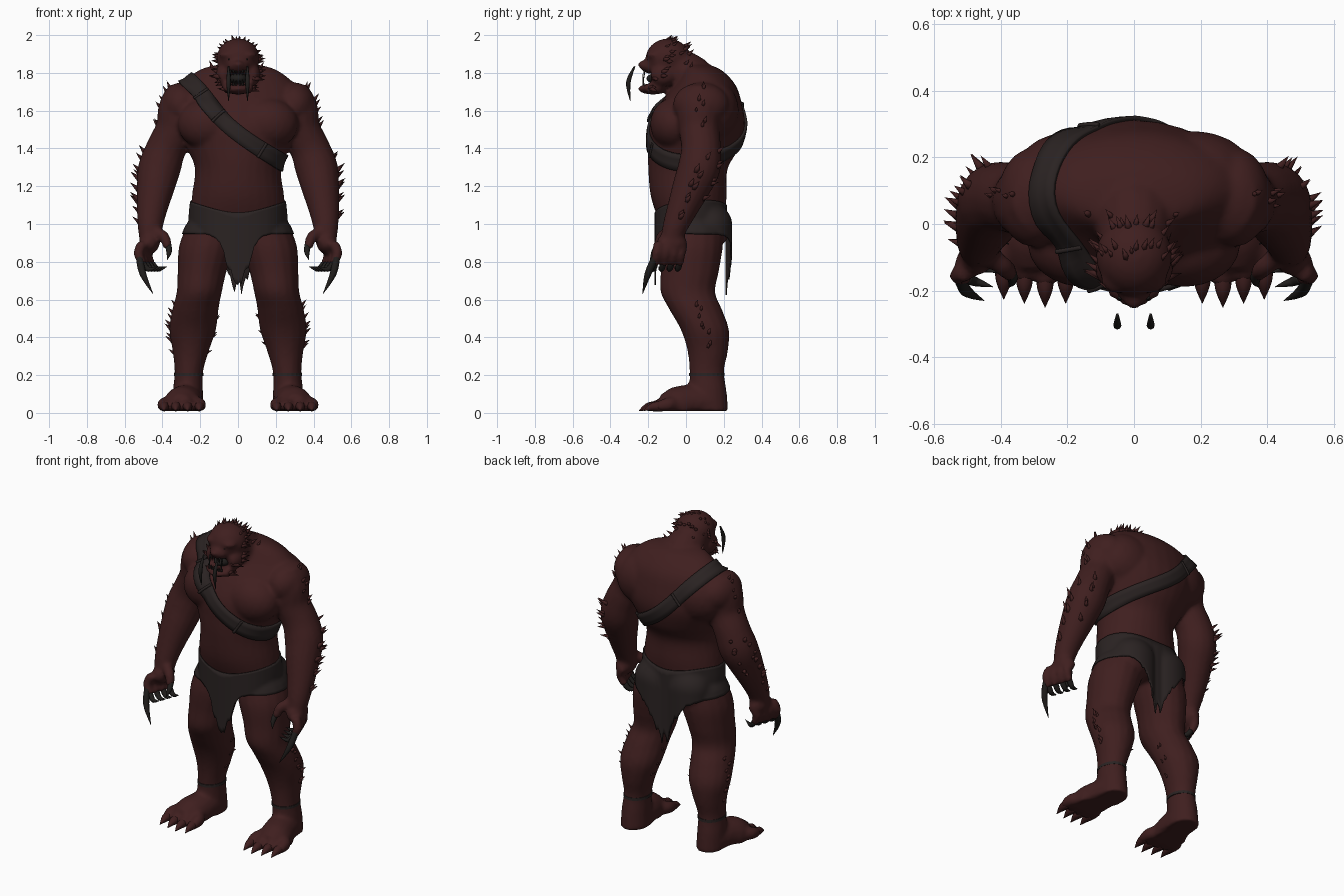
import bpy, bmesh, math, random
from mathutils import Vector, Matrix
from mathutils.bvhtree import BVHTree

random.seed(4)
if "Cube" in bpy.data.objects:
    bpy.data.objects.remove(bpy.data.objects["Cube"], do_unlink=True)


def material(name, colour):
    mat = bpy.data.materials.new(name)
    mat.use_nodes = True
    mat.diffuse_color = (*colour, 1)
    for node in mat.node_tree.nodes:
        if node.type == 'BSDF_PRINCIPLED':
            node.inputs["Base Color"].default_value = (*colour, 1)
            node.inputs["Roughness"].default_value = 0.8
    return mat


SKIN = material("dark red skin", (0.05, 0.0135, 0.0135))
LEATHER = material("dark leather", (0.023, 0.0165, 0.016))
HORN = material("black horn", (0.014, 0.012, 0.011))


def finish(bm, name, mat, smooth=True):
    bmesh.ops.recalc_face_normals(bm, faces=bm.faces[:])
    mesh = bpy.data.meshes.new(name)
    bm.to_mesh(mesh)
    bm.free()
    for poly in mesh.polygons:
        poly.use_smooth = smooth
    mesh.materials.append(mat)
    obj = bpy.data.objects.new(name, mesh)
    bpy.context.scene.collection.objects.link(obj)
    return obj


def spline(points, steps=5):
    # Catmull-Rom through points of any dimension
    pts = [Vector(p) for p in points]
    ext = [pts[0]] + pts + [pts[-1]]
    out = []
    for a, b, c, d in zip(ext, ext[1:], ext[2:], ext[3:]):
        for k in range(steps):
            t = k / steps
            out.append((b * 2 + (c - a) * t + (a * 2 - b * 5 + c * 4 - d) * t * t
                        + (b * 3 - a - c * 3 + d) * t ** 3) * 0.5)
    return out + [pts[-1]]


def loft(bm, points, sides=16, level=False):
    # closed tube through (x, y, z, radius[, second radius])
    path = spline(points)
    centres = [Vector((p[0], p[1], p[2])) for p in path]
    last = len(path) - 1
    rings = []
    for i, p in enumerate(path):
        u, v = Vector((1, 0, 0)), Vector((0, 1, 0))
        if not level:
            along = (centres[min(i + 1, last)] - centres[max(i - 1, 0)]).normalized()
            v = along.cross(u).normalized()
            u = v.cross(along)
        ring = []
        for k in range(sides):
            a = math.tau * k / sides
            ring.append(bm.verts.new(centres[i] + u * math.cos(a) * max(p[3], 0.0008)
                                     + v * math.sin(a) * max(p[len(p) - 1], 0.0008)))
        rings.append(ring)
    for low, high in zip(rings, rings[1:]):
        for k in range(sides):
            n = (k + 1) % sides
            bm.faces.new((low[k], low[n], high[n], high[k]))
    bm.faces.new(rings[0])
    bm.faces.new(rings[-1])


def blob(bm, centre, size):
    bmesh.ops.create_icosphere(bm, subdivisions=3, radius=1,
                               matrix=Matrix.LocRotScale(Vector(centre), None, Vector(size)))


def mirror(bm):
    copy = bmesh.ops.duplicate(bm, geom=bm.verts[:] + bm.edges[:] + bm.faces[:])
    for item in copy["geom"]:
        if isinstance(item, bmesh.types.BMVert):
            item.co.x *= -1


def grid(bm, columns):
    # closed band of quads from columns of points
    cols = [[bm.verts.new(p) for p in col] for col in columns]
    for left, right in zip(cols, cols[1:] + cols[:1]):
        for k in range(len(left) - 1):
            bm.faces.new((left[k], right[k], right[k + 1], left[k + 1]))


# Body: one side of limbs, muscles, fingers and toes, then mirrored
bm = bmesh.new()
claws = bmesh.new()
toenails = bmesh.new()
loft(bm, [(.26, .08, 1.66, .13), (.3, .07, 1.6, .125), (.33, .07, 1.5, .108),
          (.38, .08, 1.4, .106), (.415, .07, 1.3, .113), (.435, .03, 1.2, .102),
          (.455, -.02, 1.08, .082), (.465, -.06, .98, .066), (.465, -.08, .9, .055)])
loft(bm, [(.13, .04, 1.0, .14, .15), (.165, .03, .88, .148, .165), (.19, .02, .75, .13, .155),
          (.205, .01, .64, .12, .145), (.225, .05, .55, .123, .14), (.24, .1, .44, .124, .128),
          (.25, .115, .33, .097, .108), (.26, .11, .22, .076, .092), (.265, .115, .12, .08, .1),
          (.265, .115, .01, .085, .11)], level=True)
loft(bm, [(.265, .12, .06, .085), (.28, .02, .055, .095), (.3, -.06, .035, .1),
          (.305, -.13, .025, .07)])
blob(bm, (.3, .08, 1.63), (.11, .15, .12))      # deltoid
blob(bm, (.15, -.06, 1.53), (.17, .13, .14))    # chest
blob(bm, (.18, .13, 1.6), (.19, .15, .17))      # upper back
blob(bm, (.11, .13, .99), (.13, .11, .12))      # buttock
blob(bm, (.47, -.075, .9), (.055, .08, .06))    # palm
blob(bm, (.05, -.165, 1.895), (.05, .045, .022))  # brow
blob(bm, (.075, -.12, 1.79), (.045, .07, .06))  # cheek
blob(bm, (.055, -.17, 1.72), (.03, .06, .03))   # jaw side
for i in range(4):
    x, y = .455 + .016 * i, -.015 - .043 * i
    loft(bm, [(x, y, .9, .029), (x + .025, y - .012, .845, .027), (x, y - .02, .785, .022)], 10)
    loft(claws, [(x, y - .02, .79, .017), (x - .03, y - .03, .76, .014),
                 (x - .08, y - .045, .775, .001)], 8)
    x, front = .205 + .062 * i, -.18 + .012 * abs(i - 1)
    loft(bm, [(.25 + .032 * i, -.05, .05, .045), (x, front + .06, .045, .038),
              (x, front, .03, .029)], 10)
    loft(toenails, [(x, front + .03, .035, .028), (x, front - .02, .032, .022),
                    (x, front - .07, .012, .001)], 8)
loft(bm, [(.44, -.09, .96, .03), (.39, -.13, .93, .03), (.37, -.15, .87, .024)], 10)
loft(claws, [(.37, -.145, .89, .018), (.365, -.17, .85, .014), (.375, -.19, .81, .001)], 8)
loft(claws, [(.525, -.15, .85, .018), (.505, -.2, .74, .018), (.45, -.23, .63, .001)], 8)
for half in (bm, claws, toenails):
    mirror(half)

# Body: torso, neck and head on the centre line
loft(bm, [(0, .04, .9, .17, .12), (0, .03, 1.0, .25, .165), (0, .015, 1.14, .245, .2),
          (0, .01, 1.29, .228, .21), (0, .04, 1.4, .27, .24), (0, .06, 1.52, .33, .252),
          (0, .08, 1.64, .345, .215), (0, .1, 1.74, .3, .16), (0, .08, 1.82, .195, .1),
          (0, .04, 1.85, .06, .05)], 28, level=True)
loft(bm, [(0, .12, 1.66, .12), (0, .02, 1.78, .12), (0, -.08, 1.84, .1)])
blob(bm, (0, -.095, 1.875), (.115, .12, .108))  # skull
blob(bm, (0, -.175, 1.835), (.06, .07, .042))   # muzzle
blob(bm, (0, -.235, 1.845), (.03, .02, .02))    # nose
blob(bm, (0, -.175, 1.715), (.065, .08, .03))   # chin
for vert in bm.verts:
    vert.co.z = max(vert.co.z, .01)
body = finish(bm, "body", SKIN)
fuse = body.modifiers.new("fuse", 'REMESH')
fuse.mode = 'VOXEL'
fuse.voxel_size = 0.012
fuse.use_smooth_shade = True
soften = body.modifiers.new("soften", 'SMOOTH')
soften.factor = 0.5
soften.iterations = 6
bpy.context.view_layer.update()
tree = BVHTree.FromObject(body, bpy.context.evaluated_depsgraph_get())
finish(claws, "finger_claws", HORN)
finish(toenails, "toe_claws", SKIN)


def reach(origin, direction, limit):
    # distance from inside the body out to its skin
    hit = tree.ray_cast(origin, direction)[0]
    return min((hit - origin).length, limit) if hit else limit


# Shoulder strap: band in a tilted plane that follows the skin
top, low = Vector((-.27, .06, 1.77)), Vector((.25, .06, 1.32))
middle, u, v = (top + low) / 2, (top - low).normalized(), Vector((0, 1, 0))
w = u.cross(v)
w = w if w.z > 0 else -w
columns = []
for i in range(72):
    a = math.tau * i / 72
    out = u * math.cos(a) + v * math.sin(a)
    col = []
    for edge in (-.042, -.014, .014, .042):
        origin = middle + w * (edge - .045 * math.sin(a) ** 2)
        col.append(origin + out * (reach(origin, out, .38) + .007))
    columns.append(col)
bm = bmesh.new()
grid(bm, columns)
strap = finish(bm, "shoulder_strap", LEATHER)
strap.modifiers.new("thickness", 'SOLIDIFY').thickness = 0.014
strap.modifiers["thickness"].offset = 0

# Strap ties
bm = bmesh.new()
for i in (12, 46, 58, 66):
    ends = [Vector(p) for p in columns[i]]
    loft(bm, [(*(p + (p - middle).normalized() * .008), .008) for p in ends], 8)
finish(bm, "strap_ties", LEATHER)

# Loincloth: hip band with a ragged hanging panel in front and behind
columns = []
for i in range(132):
    a = math.tau * i / 132
    out = Vector((math.sin(a), -math.cos(a), 0))
    upper = 1.06 + .06 * math.sin(a) ** 2 + (.04 if out.y > 0 else 0) * abs(out.y)
    radius, x = 0, .24 * abs(out.x)
    hang = math.exp(-(x / (.085 if out.y < 0 else .105)) ** 2)
    bottom = .95 - (.25 + .1 * random.random()) * hang
    col = []
    for k in range(13):
        z = upper + (bottom - upper) * k / 12
        origin = Vector((0, .03, z))
        if z > .94:
            radius = max(radius, reach(origin, out, .32))
        col.append(origin + out * (radius + .008))
    columns.append(col)
bm = bmesh.new()
grid(bm, columns)
cloth = finish(bm, "loincloth", LEATHER)
cloth.modifiers.new("thickness", 'SOLIDIFY').thickness = 0.008

# Ankle bands
bm = bmesh.new()
loft(bm, [(.26, .11, .195, .078, .094), (.26, .11, .212, .078, .094)], 20, level=True)
mirror(bm)
finish(bm, "ankle_bands", LEATHER, smooth=False)

# Fur tufts: leaning cones scattered along runs, snapped to the skin
RUNS = [  # start, end, count, length, lean
    ((.38, .07, 1.78), (.46, .08, 1.5), 7, .055, (.1, .2, .9)),      # shoulder
    ((.56, .12, 1.4), (.6, -.05, 1.0), 10, .08, (.1, .5, .9)),       # outer forearm
    ((.46, .25, 1.42), (.5, .1, 1.1), 6, .08, (.4, .2, .7)),         # elbow
    ((.4, .08, .62), (.42, .12, .3), 8, .055, (.1, .1, .9)),         # outer calf
    ((.06, .1, .55), (.12, .12, .3), 5, .04, (0, .2, .8)),           # inner calf
    ((.1, -.2, 1.69), (.18, -.08, 1.9), 10, .065, (.1, .8, .2)),     # cheek mane
    ((.18, -.08, 1.9), (.01, -.08, 2.08), 7, .05, (.1, .9, 0)),      # crown
    ((.17, -.02, 1.86), (.01, .06, 2.0), 7, .06, (.1, .6, .3)),      # nape
]
bm = bmesh.new()
for start, end, count, length, lean in RUNS:
    for side in (1, -1):
        flip = Vector((side, 1, 1))
        for k in range(count):
            guess = Vector(start).lerp(Vector(end), (k + random.random()) / count)
            guess.y += random.uniform(-.03, .03)
            spot, normal = tree.find_nearest(guess * flip)[:2]
            way = (normal + Vector(lean) * flip).normalized()
            size = length * random.uniform(.75, 1.15)
            place = Matrix.LocRotScale(spot + way * size * .3 - normal * size * .15,
                                       way.to_track_quat('Z', 'Y'), None)
            bmesh.ops.create_cone(bm, cap_ends=True, segments=6, radius1=size * .26,
                                  radius2=0, depth=size, matrix=place)
finish(bm, "fur_tufts", SKIN)

# Mouth, eyes, teeth and floating tusks
bm = bmesh.new()
blob(bm, (.045, -.196, 1.872), (.01, .01, .006))
loft(bm, [(.05, -.272, 1.835, .004), (.05, -.305, 1.75, .012), (.05, -.295, 1.65, .001)], 8)
for x, height in ((.042, .055), (.025, .025), (.01, .02)):
    loft(bm, [(x, -.225, 1.735, .007), (x, -.23, 1.74 + height, .001)], 6)
    loft(bm, [(x, -.22, 1.815, .007), (x, -.225, 1.81 - height, .001)], 6)
mirror(bm)
blob(bm, (0, -.15, 1.77), (.05, .06, .03))
finish(bm, "mouth_and_tusks", HORN)
